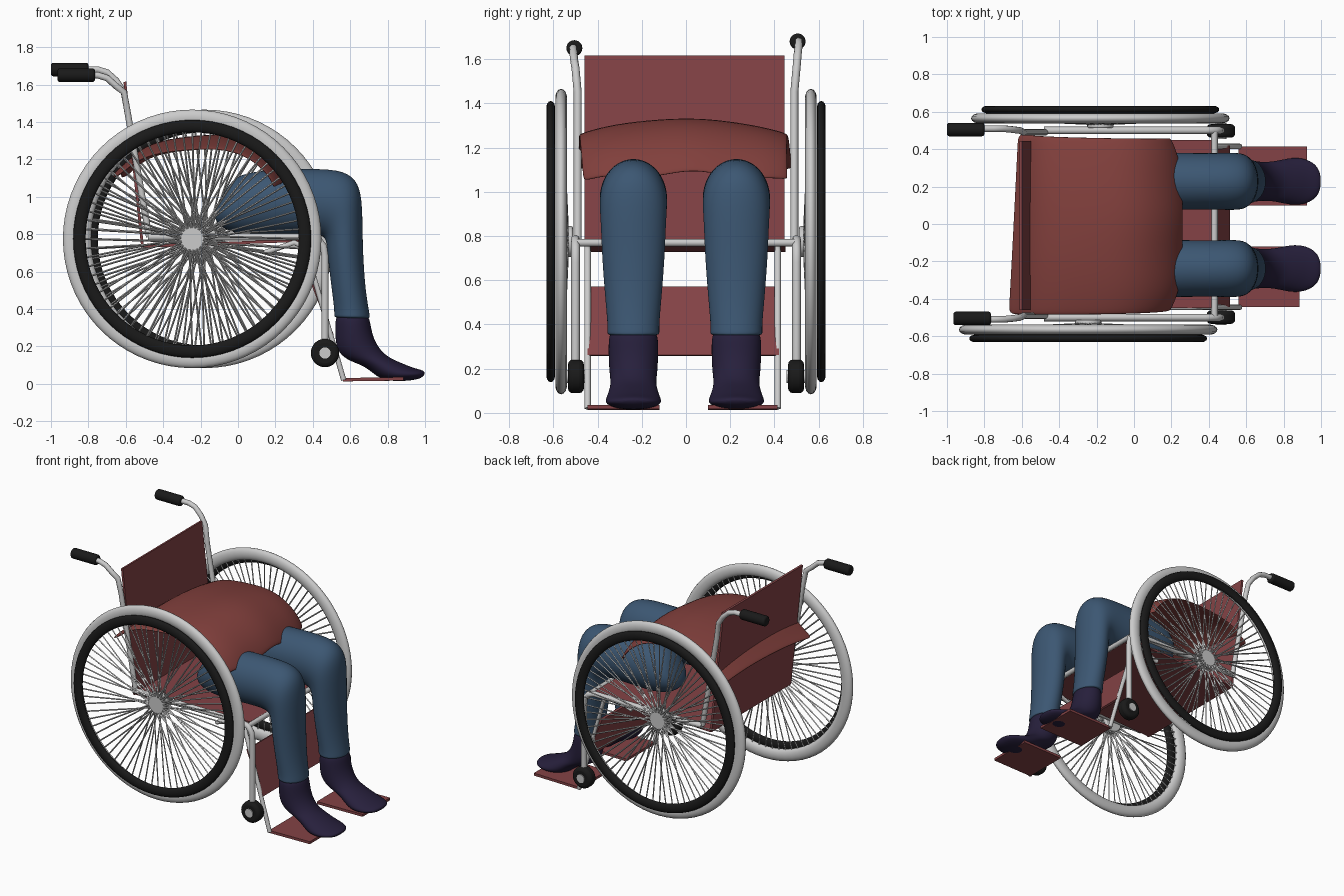
import bpy, bmesh
from math import sin, cos, pi, radians
from mathutils import Vector

if "Cube" in bpy.data.objects:
    bpy.data.objects.remove(bpy.data.objects["Cube"])


def material(name, rgb):
    m = bpy.data.materials.new(name)
    m.diffuse_color = (*rgb, 1)
    m.use_nodes = True
    m.node_tree.nodes["Principled BSDF"].inputs["Base Color"].default_value = m.diffuse_color
    return m


RED = material("red_fabric", (0.23, 0.055, 0.06))
CLOTH = material("red_blanket", (0.22, 0.05, 0.045))
BLUE = material("blue_denim", (0.045, 0.095, 0.17))
NAVY = material("navy_sock", (0.02, 0.014, 0.045))
BLACK = material("black_rubber", (0.01, 0.01, 0.01))


def finish(ob, name, mat=None, smooth=True):
    ob.name = name
    if mat:
        ob.data.materials.append(mat)
    if smooth:
        for p in ob.data.polygons:
            p.use_smooth = True
    return ob


def mesh_object(name, verts, faces, mat=None, smooth=True):
    me = bpy.data.meshes.new(name)
    me.from_pydata(verts, [], faces)
    bm = bmesh.new()
    bm.from_mesh(me)
    bmesh.ops.recalc_face_normals(bm, faces=bm.faces)
    bm.to_mesh(me)
    bm.free()
    ob = bpy.data.objects.new(name, me)
    bpy.context.collection.objects.link(ob)
    return finish(ob, name, mat, smooth)


def tube(name, pts, r=0.018):
    cu = bpy.data.curves.new(name, 'CURVE')
    cu.dimensions = '3D'
    cu.bevel_depth = r
    cu.bevel_resolution = 3
    cu.use_fill_caps = True
    sp = cu.splines.new('POLY')
    sp.points.add(len(pts) - 1)
    for p, co in zip(sp.points, pts):
        p.co = (*co, 1)
    sp.use_smooth = True
    ob = bpy.data.objects.new(name, cu)
    bpy.context.collection.objects.link(ob)
    return ob


def cylinder(name, loc, r, depth, rot, mat=None, bevel=0):
    bpy.ops.mesh.primitive_cylinder_add(vertices=32, radius=r, depth=depth, location=loc, rotation=rot)
    ob = finish(bpy.context.object, name, mat, False)
    if bevel:
        b = ob.modifiers.new("bevel", 'BEVEL')
        b.width, b.segments = bevel, 3
    bpy.ops.object.shade_smooth_by_angle(angle=radians(40))
    return ob


def ring(name, loc, major, minor, flat, mat=None):
    bpy.ops.mesh.primitive_torus_add(major_radius=major, minor_radius=minor, major_segments=72,
                                     minor_segments=14, location=loc, rotation=(pi / 2, 0, 0))
    bpy.context.object.scale.z = flat
    return finish(bpy.context.object, name, mat)


def panel(name, a, b, y0, y1, t=0.015):
    """Flat panel spanning the side-view line a-b across y0..y1."""
    v = [(a[0], y0, a[1]), (b[0], y0, b[1]), (b[0], y1, b[1]), (a[0], y1, a[1])]
    ob = mesh_object(name, v, [(0, 1, 2, 3)], RED, False)
    s = ob.modifiers.new("thickness", 'SOLIDIFY')
    s.thickness, s.offset = t, 0


def loft(name, y, stations, mat, n=16):
    """Skin oval rings; each is (back point, front point, half width)."""
    verts, faces = [], []
    for ax, az, bx, bz, w in stations:
        for i in range(n):
            c, s = cos(2 * pi * i / n), sin(2 * pi * i / n)
            verts.append(((ax + bx) / 2 + c * (bx - ax) / 2, y + s * w, (az + bz) / 2 + c * (bz - az) / 2))
    for k in range(len(stations) - 1):
        for i in range(n):
            j = (i + 1) % n
            faces.append((k * n + i, k * n + j, (k + 1) * n + j, (k + 1) * n + i))
    faces += [tuple(range(n)), tuple(range(len(verts) - n, len(verts)))]
    ob = mesh_object(name, verts, faces, mat)
    ob.modifiers.new("subdivision", 'SUBSURF').levels = 2
    ob.modifiers[-1].render_levels = 2


def spokes(name, cx, y, cz, count=72, r=0.005):
    verts, faces = [], []
    for k in range(count):
        a = 2 * pi * k / count
        lean = 0.25 if k % 4 < 2 else -0.25
        p = Vector((cx + 0.06 * cos(a + lean), y + (0.025 if k % 2 else -0.025), cz + 0.06 * sin(a + lean)))
        q = Vector((cx + 0.61 * cos(a), y, cz + 0.61 * sin(a)))
        side = Vector((-sin(a), 0, cos(a))) * r
        up = Vector((0, r, 0))
        o = len(verts)
        verts += [e + d for e in (p, q) for d in (side, up, -side, -up)]
        faces += [(o + i, o + (i + 1) % 4, o + 4 + (i + 1) % 4, o + 4 + i) for i in range(4)]
    mesh_object(name, verts, faces, None, False)


FLAT = (pi / 2, 0, 0)
THIGH_SHIN = [(-.13, .89, -.115, .95, .05), (-.10, .84, -.06, 1.05, .125), (0, .79, 0, 1.13, .155),
              (.2, .795, .2, 1.15, .157), (.38, .80, .42, 1.155, .153), (.45, .79, .57, 1.145, .157),
              (.468, .765, .65, 1.08, .155), (.475, .73, .668, .95, .15), (.48, .66, .668, .75, .145),
              (.50, .5, .68, .53, .13), (.513, .4, .70, .40, .119), (.512, .365, .708, .36, .121),
              (.515, .35, .705, .345, .119)]
SOCK = [(.53, .38, .69, .38, .10), (.518, .34, .708, .34, .115), (.518, .27, .718, .27, .115),
        (.522, .18, .745, .205, .112), (.58, .125, .785, .16, .105), (.68, .095, .82, .135, .108),
        (.74, .035, .88, .11, .122), (.81, .012, .94, .085, .133), (.92, .015, .985, .075, .11),
        (.985, .03, 1.005, .06, .055)]

# Parts for each side: side sign, wheel centre x, grip end x, grip z, plate front x, leg y
for s, cx, gx, gz, px, ly in ((-1, -.245, -.965, 1.65, .885, -.238), (1, -.18, -1.0, 1.68, .925, .228)):
    tag = "right" if s < 0 else "left"
    # Rear wheel
    wc = (cx, s * .565, .775)
    ring(tag + "_wheel_tyre", wc, .648, .043, .63)
    ring(tag + "_push_rim", (cx, s * .612, .775), .603, .033, .62, BLACK)
    cylinder(tag + "_wheel_hub", (cx, s * .547, .775), .07, .07, FLAT, None, .008)
    spokes(tag + "_spokes", cx, s * .56, .775)
    # Side frame: seat rail bending into the caster post
    y = s * .5
    tube(tag + "_seat_rail", [(-.48, y, .785), (.38, y, .785), (.43, y, .77), (.457, y, .735),
                              (.465, y, .68), (.465, y, .17)], .02)
    # Back post and push handle
    g = gx + .18
    tube(tag + "_back_post", [(-.475, s * .49, .785), (-.59, s * .49, 1.45), (-.61, s * .5, 1.56), (-.65, s * .505, gz - .06),
                              (-.70, s * .51, gz - .015), (-.75, s * .51, gz), (g, s * .51, gz)])
    cylinder(tag + "_handle_grip", (gx + .1, s * .505, gz), .036, .2, (0, pi / 2, 0), BLACK, .012)
    # Caster
    cylinder(tag + "_caster_wheel", (.465, s * .498, .165), .076, .072, FLAT, BLACK, .022)
    cylinder(tag + "_caster_hub", (.465, s * .498, .165), .03, .085, FLAT)
    # Leg rest tube and footplate
    ty = -.445 if s < 0 else .415
    tube(tag + "_leg_rest", [(.14, ty, .70), (.30, ty, .755), (.36, ty, .73), (.565, ty, .02)], .015)
    panel(tag + "_footplate", (.56, .022), (px, .027), ty, -.12 if s < 0 else .10, .018)
    # Legs and feet
    loft(tag + "_trouser_leg", ly, THIGH_SHIN, BLUE)
    loft(tag + "_foot", ly, SOCK, NAVY)

# Cross bar, seat, back and calf strap
tube("front_cross_bar", [(.43, -.5, .77), (.43, .5, .77)])
panel("seat", (-.51, .735), (.43, .77), -.45, .45)
panel("backrest", (-.605, 1.615), (-.51, .73), -.46, .445)
panel("calf_strap", (.385, .57), (.505, .26), -.445, .42)

# Lap blanket: an arched cloth grid with drooping corners
PROFILE = [(-.65, 1.14), (-.60, 1.18), (-.52, 1.26), (-.40, 1.305), (-.25, 1.325), (-.10, 1.335),
           (.02, 1.315), (.12, 1.265), (.20, 1.195), (.25, 1.12), (.265, 1.085)]
N = 14
verts, faces = [], []
for k, (x, z) in enumerate(PROFILE):
    u = k / (len(PROFILE) - 1)
    for i in range(N + 1):
        v = 2 * i / N - 1
        verts.append((x - .07 * v ** 4 * u ** 2 + .025 * v * (1 - u) ** 2,
                      v * (.485 - .02 * u) - .012 * sin(pi * u),
                      z - .09 * abs(v) ** 2.2 * (1 - .55 * u ** 3) * (1 - .6 * (1 - u) ** 2)
                      + .012 * sin(7 * v + 1) * u ** 3))
        if k and i:
            a = k * (N + 1) + i
            faces.append((a, a - 1, a - N - 2, a - N - 1))
cloth = mesh_object("lap_blanket", verts, faces, CLOTH)
thick = cloth.modifiers.new("thickness", 'SOLIDIFY')
thick.thickness = .014
sub = cloth.modifiers.new("subdivision", 'SUBSURF')
sub.levels = sub.render_levels = 2
